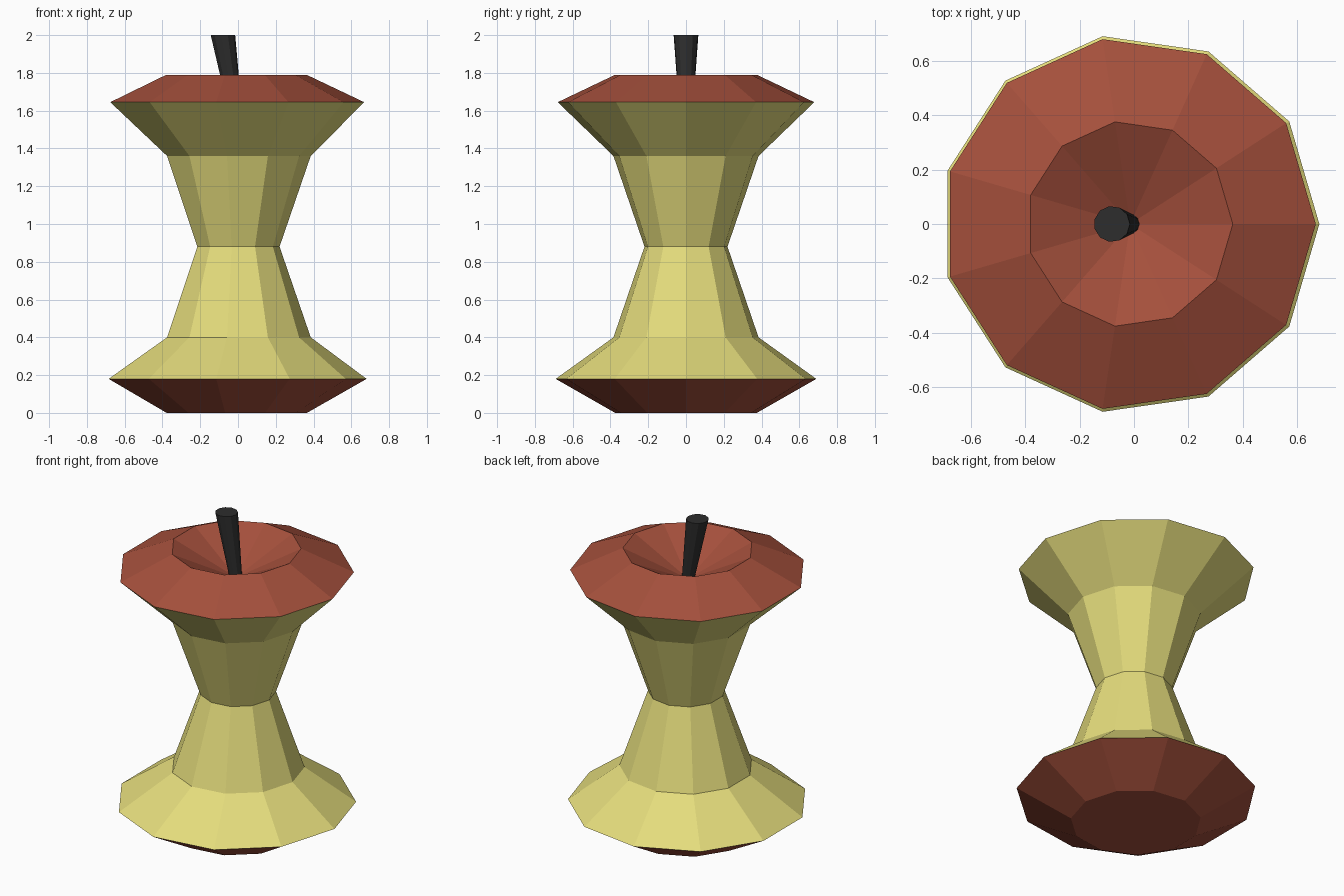
import bpy, bmesh, math

if "Cube" in bpy.data.objects:
    bpy.data.objects.remove(bpy.data.objects["Cube"])


def lin(c):
    c /= 255
    return c / 12.92 if c <= 0.04045 else ((c + 0.055) / 1.055) ** 2.4


def material(name, rgb):
    m = bpy.data.materials.new(name)
    m.diffuse_color = (*[lin(c) for c in rgb], 1)
    m.use_nodes = True
    m.node_tree.nodes["Principled BSDF"].inputs["Base Color"].default_value = m.diffuse_color
    return m


red = material("red_skin", (165, 80, 60))
flesh = material("pale_yellow_flesh", (228, 220, 124))
dark = material("dark_stem", (45, 45, 45))


def loft(name, rings, sides, mats, mat_index):
    """Skin rings of (z, radius, centre x); radius 0 closes to a point."""
    bm = bmesh.new()
    loops = []
    for z, r, cx in rings:
        n = sides if r else 1
        loops.append([bm.verts.new((cx + r * math.cos(i * math.tau / n),
                                    r * math.sin(i * math.tau / n), z)) for i in range(n)])
    for k, (a, b) in enumerate(zip(loops, loops[1:])):
        for i in range(sides):
            j = (i + 1) % sides
            vs = [a[i], a[j], b[0]] if len(b) == 1 else [a[i], a[j], b[j], b[i]]
            bm.faces.new(vs).material_index = mat_index[k]
    bm.faces.new(loops[0][::-1]).material_index = mat_index[0]
    if len(loops[-1]) > 1:
        bm.faces.new(loops[-1]).material_index = mat_index[-1]
    bmesh.ops.recalc_face_normals(bm, faces=bm.faces[:])
    me = bpy.data.meshes.new(name)
    bm.to_mesh(me)
    bm.free()
    for m in mats:
        me.materials.append(m)
    ob = bpy.data.objects.new(name, me)
    bpy.context.collection.objects.link(ob)
    return ob


# Eaten core: skin caps at both ends, flesh between, dimple on top
loft("apple_core",
     [(0, 0.379, -0.014), (0.18, 0.697, -0.016), (0.40, 0.388, -0.003), (0.88, 0.222, -0.002),
      (1.36, 0.388, -0.003), (1.645, 0.686, -0.018), (1.79, 0.379, -0.016), (1.60, 0, -0.014)],
     11, [red, flesh], [0, 1, 1, 1, 1, 0, 0])

# Leaning stem, wider at the top
loft("stem", [(1.59, 0.036, -0.014), (2.0, 0.066, -0.081)], 11, [dark], [0])
